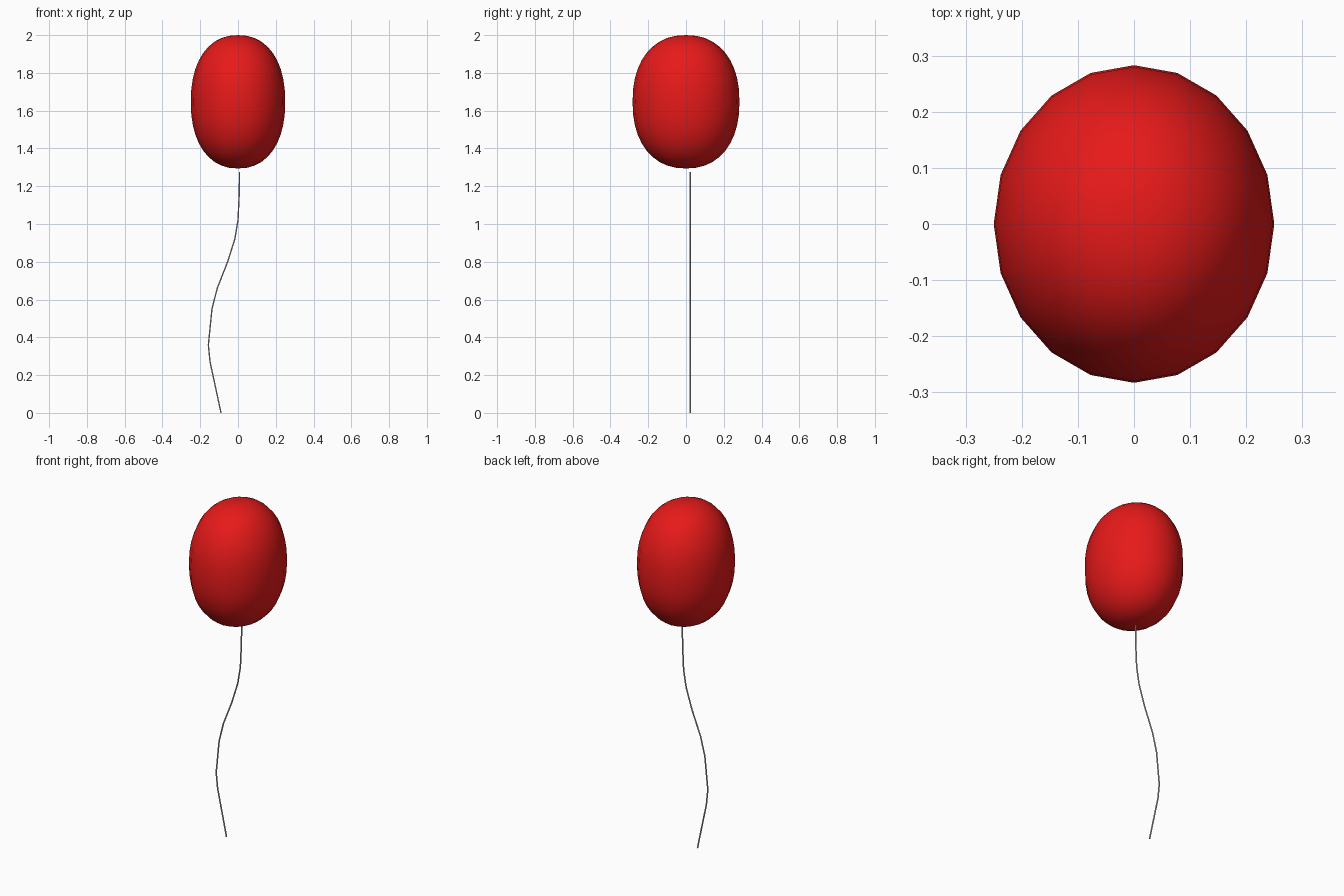
import bpy, bmesh
from math import sin, cos, pi

if "Cube" in bpy.data.objects:
    bpy.data.objects.remove(bpy.data.objects["Cube"])


def material(name, color):
    m = bpy.data.materials.new(name)
    m.diffuse_color = color
    m.use_nodes = True
    m.node_tree.nodes["Principled BSDF"].inputs["Base Color"].default_value = m.diffuse_color
    return m


# Balloon: 20-sided, slightly squared ellipsoid
SIDES, RINGS = 20, 20
RX, RY, RZ, CZ = 0.25, 0.283, 0.353, 1.647
POWER = 2 / 2.25

bm = bmesh.new()
bmesh.ops.create_uvsphere(bm, u_segments=SIDES, v_segments=RINGS, radius=1)
for v in bm.verts:
    flat = (v.co.x ** 2 + v.co.y ** 2) ** 0.5
    grow = flat ** POWER / flat if flat > 1e-5 else 0
    z = abs(v.co.z) ** POWER * (1 if v.co.z > 0 else -1)
    v.co = (v.co.x * grow * RX, v.co.y * grow * RY, CZ + z * RZ)
mesh = bpy.data.meshes.new("balloon")
bm.to_mesh(mesh)
bm.free()
mesh.shade_smooth()
mesh.materials.append(material("balloon_red", (0.8, 0.01, 0.01, 1)))
balloon = bpy.data.objects.new("balloon", mesh)
bpy.context.collection.objects.link(balloon)

# String: thin tube hanging in a gentle wave
path = [(0.008, 1.275), (0.007, 1.17), (0.0, 1.02), (-0.017, 0.92),
        (-0.055, 0.8), (-0.11, 0.66), (-0.138, 0.55), (-0.157, 0.36),
        (-0.148, 0.27), (-0.12, 0.14), (-0.09, 0.0)]
curve = bpy.data.curves.new("string", "CURVE")
curve.dimensions = "3D"
curve.bevel_depth = 0.004
curve.bevel_resolution = 1
curve.use_fill_caps = True
spline = curve.splines.new("POLY")
spline.points.add(len(path) - 1)
for p, (x, z) in zip(spline.points, path):
    p.co = (x, 0.022, z, 1)
string = bpy.data.objects.new("string", curve)
bpy.context.collection.objects.link(string)
